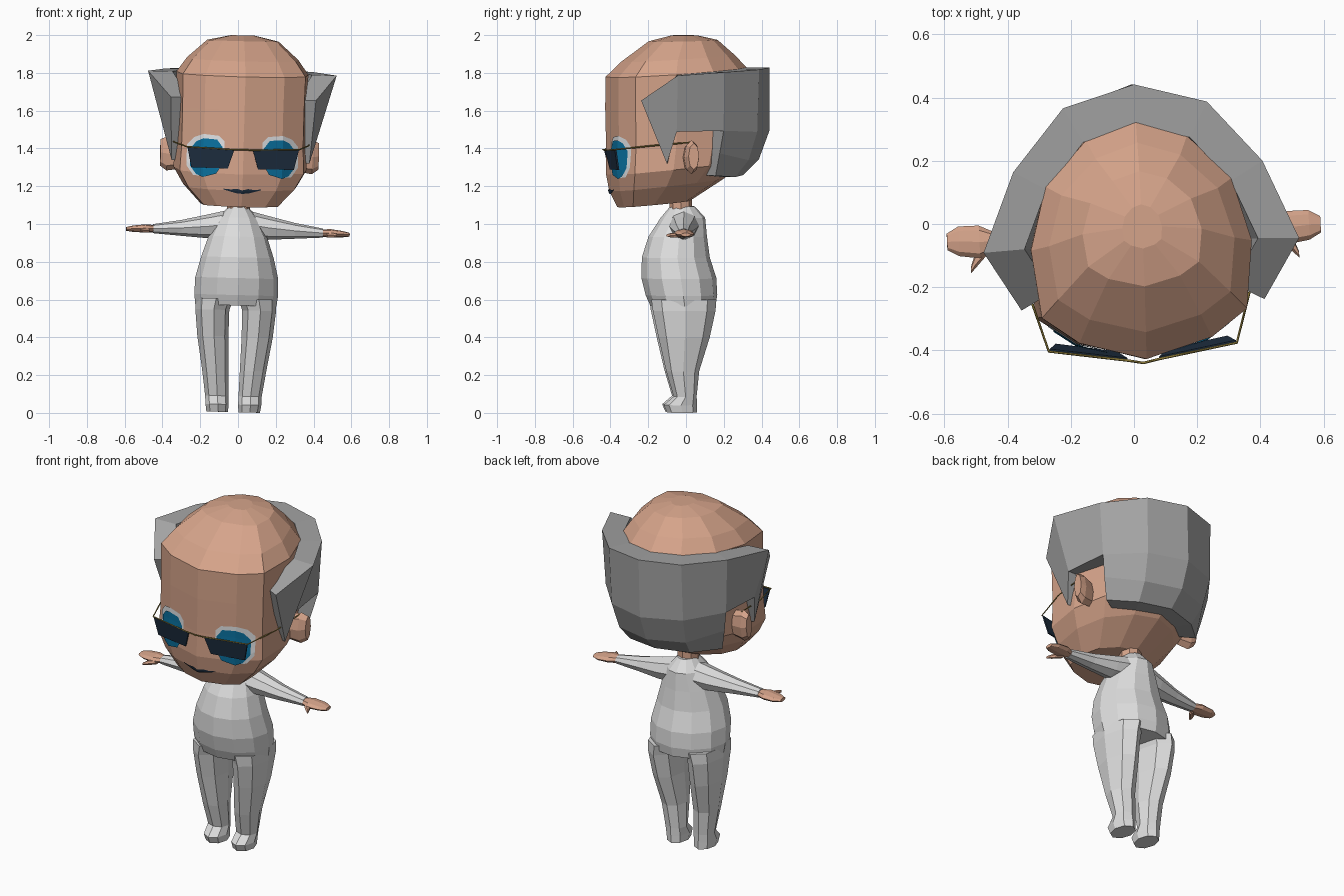
import bpy, bmesh, math
from mathutils import Matrix, Vector
from mathutils.bvhtree import BVHTree

if "Cube" in bpy.data.objects:
    bpy.data.objects.remove(bpy.data.objects["Cube"])

# The whole figure leans and turns slightly
POSE = (Matrix.Translation((-0.027, 0, 0.004)) @ Matrix.Rotation(math.radians(2.7), 4, 'Z')
        @ Matrix.Rotation(math.radians(1.5), 4, 'Y'))


def material(name, color):
    m = bpy.data.materials.new(name)
    m.diffuse_color = (*color, 1)
    m.use_nodes = True
    m.node_tree.nodes["Principled BSDF"].inputs["Base Color"].default_value = m.diffuse_color
    return m


SKIN = material("skin", (0.67, 0.37, 0.255))
HAIR = material("grey_hair", (0.36, 0.36, 0.36))
SUIT = material("pale_suit", (0.72, 0.72, 0.72))
DARK = material("dark_navy", (0.014, 0.03, 0.055))
BLUE = material("iris_blue", (0.003, 0.17, 0.36))
WHITE = material("eye_white", (0.8, 0.82, 0.84))
GOLD = material("gold_wire", (0.27, 0.2, 0.04))


def make(name, verts, faces, mat, mirror=False, fix=True):
    me = bpy.data.meshes.new(name)
    me.from_pydata([tuple(v) for v in verts], [], faces)
    if fix:
        bm = bmesh.new()
        bm.from_mesh(me)
        bmesh.ops.recalc_face_normals(bm, faces=bm.faces)
        bm.to_mesh(me)
        bm.free()
    me.materials.append(mat)
    ob = bpy.data.objects.new(name, me)
    bpy.context.collection.objects.link(ob)
    ob.matrix_world = POSE
    if mirror:
        mod = ob.modifiers.new("mirror", 'MIRROR')
        mod.merge_threshold = 0.001
    return ob


def loft(name, rings, mat, mirror=False):
    n = len(rings[0])
    verts = [p for r in rings for p in r]
    faces = [(k * n + i, k * n + (i + 1) % n, (k + 1) * n + (i + 1) % n, (k + 1) * n + i)
             for k in range(len(rings) - 1) for i in range(n)]
    faces += [tuple(range(n)), tuple(range(len(verts) - n, len(verts)))]
    return make(name, verts, faces, mat, mirror)


def flat_ring(z, x0, x1, yf, yb, n=12):
    """Horizontal oval between the given extents."""
    cx, rx, cy, ry = (x0 + x1) / 2, (x1 - x0) / 2, (yf + yb) / 2, (yb - yf) / 2
    return [(cx + rx * math.cos(a), cy + ry * math.sin(a), z)
            for a in (2 * math.pi * i / n for i in range(n))]


def side_ring(x, y, ry, z, rz, n=8):
    """Oval across the x direction."""
    return [(x, y + ry * math.cos(a), z + rz * math.sin(a))
            for a in (2 * math.pi * i / n for i in range(n))]


# Head: one twelve-sided outline, resized at every level
HALF = [(0, -0.43), (0.21, -0.37), (0.325, -0.285), (0.35, -0.07), (0.295, 0.13), (0.16, 0.27), (0, 0.325)]
OUTLINE = HALF + [(-x, y) for x, y in HALF[-2:0:-1]]


def head_ring(z, sx, yf, yb, slope):
    pts = []
    for x, y in OUTLINE:
        yy = yf + (y + 0.43) / 0.755 * (yb - yf)
        pts.append((x * sx, yy, z + slope * yy))
    return pts


head = loft("head", [head_ring(*r) for r in (
    (1.118, 0.60, -0.365, 0.02, 0.09),
    (1.215, 0.86, -0.408, 0.20, 0.11),
    (1.300, 1.01, -0.425, 0.29, 0.10),
    (1.420, 0.99, -0.425, 0.32, 0.05),
    (1.620, 0.99, -0.43, 0.33, 0.05),
    (1.800, 1.00, -0.43, 0.325, 0.06),
    (1.877, 0.84, -0.345, 0.255, 0.06),
    (1.968, 0.54, -0.20, 0.165, 0.02),
    (1.995, 0.18, -0.08, 0.06, 0.0))], SKIN)

loft("neck", [flat_ring(z, -0.06, 0.06, -0.09, 0.03, 8) for z in (1.03, 1.16)], SKIN)
loft("ear", [side_ring(*r) for r in (
    (0.32, 0.0, 0.035, 1.355, 0.075),
    (0.385, 0.01, 0.04, 1.36, 0.09),
    (0.42, 0.02, 0.028, 1.365, 0.07))], SKIN, True)

# Face details laid on the head surface
bm = bmesh.new()
bm.from_mesh(head.data)
tree = BVHTree.FromBMesh(bm)
bm.free()


def patch(name, columns, mat, lift, rows=5):
    verts, faces = [], []
    for x, top, bottom in columns:
        for j in range(rows + 1):
            z = top + (bottom - top) * j / rows
            hit = tree.ray_cast(Vector((x, -1, z)), Vector((0, 1, 0)))[0]
            verts.append((x, hit.y - lift, z))
    n = rows + 1
    for i in range(len(columns) - 1):
        for j in range(rows):
            a = i * n + j
            faces.append((a, a + 1, a + n + 1, a + n))
    return make(name, verts, faces, mat, True, fix=False)


patch("eye_white", [(0.10, 1.43, 1.33), (0.13, 1.46, 1.28), (0.21, 1.468, 1.245),
                    (0.26, 1.45, 1.25), (0.295, 1.41, 1.30)], WHITE, 0.005)
patch("iris", [(0.11, 1.40, 1.31), (0.14, 1.44, 1.26), (0.21, 1.445, 1.24),
               (0.245, 1.43, 1.255), (0.278, 1.39, 1.30)], BLUE, 0.010)
patch("mouth", [(0, 1.174, 1.156), (0.03, 1.182, 1.158), (0.06, 1.178, 1.166),
                (0.10, 1.181, 1.177)], DARK, 0.006, 2)

# Glasses: thin dark lenses on a wire frame
lens = [(0.05, -0.428, 1.385), (0.295, -0.388, 1.395), (0.272, -0.372, 1.29), (0.08, -0.405, 1.288)]
loft("lens", [[(x, y + d, z) for x, y, z in lens] for d in (-0.005, 0.004)], DARK, True)
wire_half = [(0.375, 0.02, 1.44), (0.355, -0.20, 1.42), (0.298, -0.392, 1.398), (0.05, -0.432, 1.388)]
wire = wire_half + [(0, -0.442, 1.39)] + [(-x, y, z) for x, y, z in reversed(wire_half)]
curve = bpy.data.curves.new("glasses_frame", 'CURVE')
curve.dimensions = '3D'
curve.bevel_depth = 0.004
curve.bevel_resolution = 0
spline = curve.splines.new('POLY')
spline.points.add(len(wire) - 1)
for p, co in zip(spline.points, wire):
    p.co = (*co, 1)
curve.materials.append(GOLD)
frame = bpy.data.objects.new("glasses_frame", curve)
bpy.context.collection.objects.link(frame)
frame.matrix_world = POSE

# Hair: thick band round the back, with a sideburn in front of each ear
outer = [(0, 0.44, 1.825), (0, 0.44, 1.49), (0, 0.385, 1.34), (0, 0.30, 1.255),
         (0.228, 0.375, 1.82), (0.225, 0.365, 1.49), (0.21, 0.32, 1.34), (0.19, 0.25, 1.25),
         (0.395, 0.18, 1.81), (0.38, 0.18, 1.50), (0.355, 0.16, 1.38), (0.325, 0.14, 1.26),
         (0.50, -0.07, 1.795), (0.40, -0.07, 1.495),
         (0.385, -0.258, 1.66), (0.365, -0.12, 1.325)]
skin_faces = [(c * 4 + r, c * 4 + r + 1, c * 4 + r + 5, c * 4 + r + 4) for c in range(2) for r in range(3)]
skin_faces += [(8, 9, 13, 12), (12, 13, 15, 14)]
inner = [(x * 0.74, (y + 0.05) * 0.74 - 0.05, z) for x, y, z in outer]
n = len(outer)
edges = {}
for f in skin_faces:
    for a, b in zip(f, f[1:] + f[:1]):
        key = frozenset((a, b))
        edges[key] = None if key in edges else (a, b)
rim = [(b, a, a + n, b + n) for a, b in filter(None, edges.values())
       if outer[a][0] + outer[b][0] > 0]
make("hair", outer + inner, skin_faces + [tuple(i + n for i in reversed(f)) for f in skin_faces] + rim,
     HAIR, True)

# Torso
loft("torso", [flat_ring(z, -w, w, yf, yb) for z, w, yf, yb in (
    (0.565, 0.215, -0.19, 0.155),
    (0.62, 0.222, -0.215, 0.165),
    (0.71, 0.220, -0.237, 0.16),
    (0.82, 0.192, -0.235, 0.125),
    (0.93, 0.155, -0.20, 0.11),
    (1.03, 0.105, -0.135, 0.10),
    (1.09, 0.05, -0.085, 0.045))], SUIT)

# Legs with feet
loft("leg", [flat_ring(z, a, b, yf, yb, 8) for z, a, b, yf, yb in (
    (0.0, 0.028, 0.142, -0.105, 0.055),
    (0.04, 0.025, 0.148, -0.122, 0.055),
    (0.085, 0.027, 0.150, -0.07, 0.052),
    (0.22, 0.030, 0.170, -0.11, 0.065),
    (0.40, 0.035, 0.200, -0.152, 0.12),
    (0.54, 0.034, 0.214, -0.182, 0.15),
    (0.60, 0.012, 0.214, -0.19, 0.155))], SUIT, True)

# Arms, hands and thumbs
loft("arm", [side_ring(*r) for r in (
    (0.05, -0.015, 0.085, 0.995, 0.075),
    (0.16, -0.02, 0.07, 0.98, 0.063),
    (0.30, -0.03, 0.05, 0.968, 0.042),
    (0.45, -0.035, 0.034, 0.96, 0.024))], SUIT, True)
loft("hand", [side_ring(*r) for r in (
    (0.44, -0.035, 0.028, 0.96, 0.019),
    (0.49, -0.035, 0.052, 0.96, 0.022),
    (0.555, -0.03, 0.047, 0.957, 0.017),
    (0.592, -0.03, 0.026, 0.955, 0.010))], SKIN, True)
loft("thumb", [side_ring(x, y, r, 0.95, h, 6) for x, y, r, h in (
    (0.47, -0.06, 0.020, 0.014),
    (0.505, -0.095, 0.022, 0.013),
    (0.52, -0.122, 0.010, 0.007))], SKIN, True)
